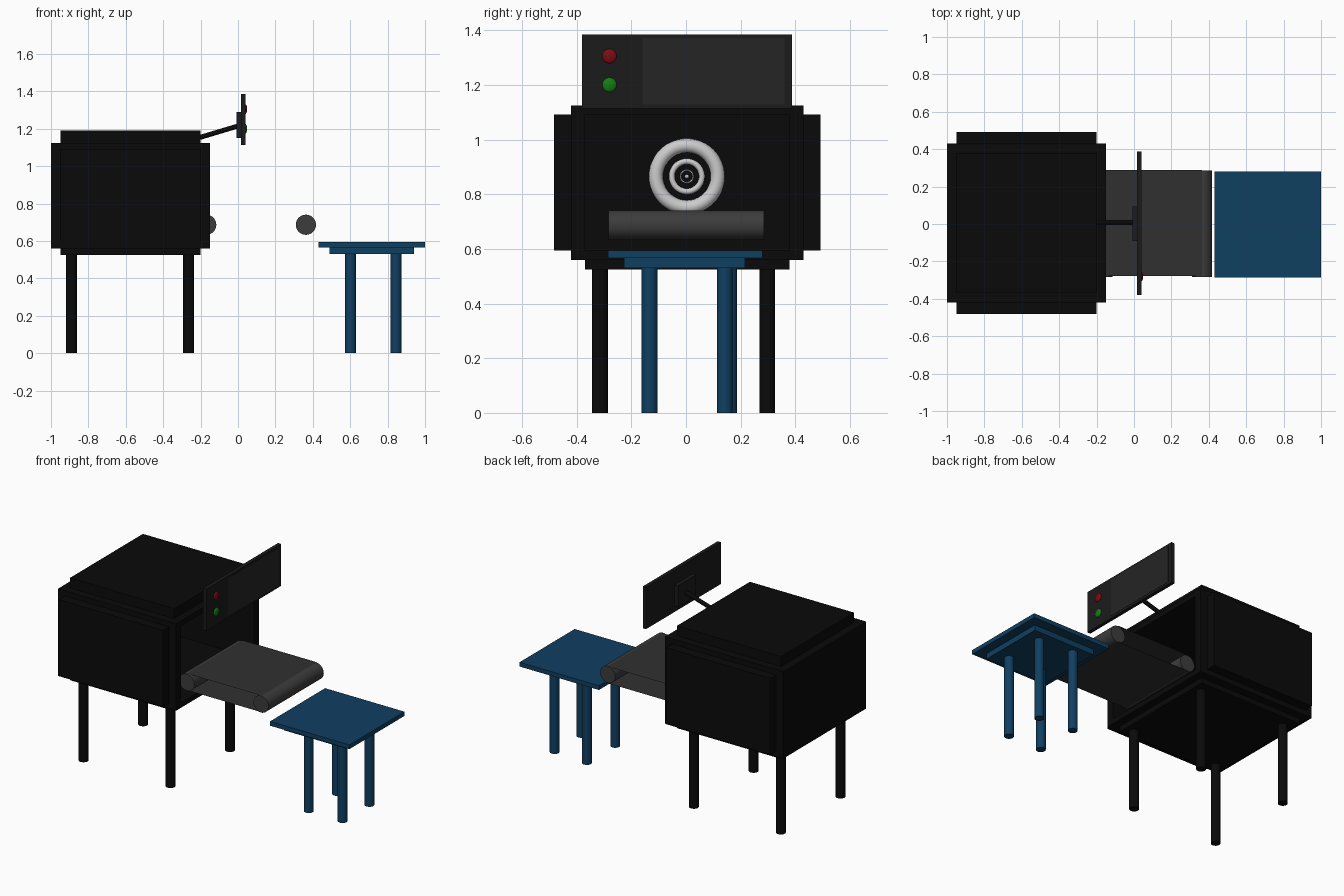
import bpy, bmesh
from math import radians
from mathutils import Vector

if "Cube" in bpy.data.objects:
    bpy.data.objects.remove(bpy.data.objects["Cube"])


def material(name, rgb):
    m = bpy.data.materials.new(name)
    m.diffuse_color = (*rgb, 1)
    m.use_nodes = True
    m.node_tree.nodes["Principled BSDF"].inputs["Base Color"].default_value = m.diffuse_color
    return m


black = material("black", (0.003, 0.003, 0.003))
blue = material("blue", (0.005, 0.05, 0.12))
rubber = material("rubber", (0.03, 0.03, 0.03))
steel = material("dark_steel", (0.045, 0.045, 0.045))
casing = material("casing", (0.011, 0.011, 0.011))
glass = material("glass", (0.018, 0.018, 0.018))
red = material("red", (0.2, 0.004, 0.006))
green = material("green", (0.008, 0.2, 0.008))


def finish(name, mat=None, smooth=False):
    o = bpy.context.object
    o.name = name
    if mat:
        o.data.materials.append(mat)
    if smooth:
        bpy.ops.object.shade_smooth_by_angle(angle=radians(40))
    return o


def box(name, lo, hi, mat):
    lo, hi = Vector(lo), Vector(hi)
    bpy.ops.mesh.primitive_cube_add(size=1, location=(lo + hi) / 2)
    bpy.context.object.scale = hi - lo
    return finish(name, mat)


def rod(name, a, b, r, mat):
    a, b = Vector(a), Vector(b)
    bpy.ops.mesh.primitive_cylinder_add(
        vertices=32, radius=r, depth=(b - a).length, location=(a + b) / 2,
        rotation=(b - a).to_track_quat('Z', 'Y').to_euler())
    return finish(name, mat, True)


def plane(name, x0, x1, y0, y1, z, mat):
    bpy.ops.mesh.primitive_plane_add(size=1, location=((x0 + x1) / 2, (y0 + y1) / 2, z))
    bpy.context.object.scale = (x1 - x0, y1 - y0, 1)
    return finish(name, mat)


# scanner housing: cube with raised panels and a tunnel pushed in from +x
bm = bmesh.new()
bmesh.ops.create_cube(bm, size=1)
steps = [((0, 1, 0), 0.073), ((0, -1, 0), 0.073), ((0, 0, 1), 0.115),
         ((0, 0, -1), 0.062), ((1, 0, 0), -0.75)]
bm.normal_update()
faces = [(next(f for f in bm.faces if f.normal.dot(Vector(n)) > 0.9), Vector(n) * d)
         for n, d in steps]
for f, offset in faces:
    bmesh.ops.inset_individual(bm, faces=[f], thickness=0.085)
    top = bmesh.ops.extrude_face_region(bm, geom=[f])["geom"]
    bmesh.ops.delete(bm, geom=[f], context='FACES_ONLY')
    bmesh.ops.translate(bm, vec=offset,
                        verts=[v for v in top if isinstance(v, bmesh.types.BMVert)])
bmesh.ops.scale(bm, vec=(0.85, 0.85, 0.565), verts=bm.verts)
bmesh.ops.translate(bm, vec=(-0.575, 0.005, 0.8425), verts=bm.verts)
bmesh.ops.recalc_face_normals(bm, faces=bm.faces)
mesh = bpy.data.meshes.new("scanner_housing")
bm.to_mesh(mesh)
bm.free()
mesh.materials.append(black)
bpy.context.collection.objects.link(bpy.data.objects.new("scanner_housing", mesh))

# scanner legs
for x in (-0.89, -0.265):
    for y in (-0.315, 0.297):
        rod("scanner_leg", (x, y, 0), (x, y, 0.57), 0.029, black)

# concentric scan rings on the tunnel's back wall
for major, minor in ((0.113, 0.026), (0.055, 0.011), (0.023, 0.003)):
    bpy.ops.mesh.primitive_torus_add(
        location=(-0.78, 0.003, 0.865), rotation=(0, radians(90), 0),
        major_radius=major, minor_radius=minor, major_segments=48, minor_segments=16)
    finish("scan_ring", None, True)
bpy.ops.mesh.primitive_uv_sphere_add(segments=16, ring_count=8, radius=0.008,
                                     location=(-0.78, 0.003, 0.865))
finish("scan_lens", None, True)

# conveyor rollers and belt
for x in (-0.17, 0.363):
    rod("conveyor_roller", (x, -0.283, 0.687), (x, 0.285, 0.687), 0.054, steel)
for z in (0.741, 0.633):
    plane("conveyor_belt", -0.17, 0.363, -0.278, 0.29, z, rubber)

# display on its arm
rod("display_arm", (-0.25, 0.008, 1.14), (0.0, 0.008, 1.215), 0.013, black)
box("display_mount", (-0.008, -0.09, 1.15), (0.018, 0.093, 1.29), casing)
box("display_casing", (0.016, -0.38, 1.113), (0.039, 0.388, 1.385), casing)
box("display_screen", (0.03, -0.16, 1.128), (0.0405, 0.36, 1.372), glass)
for name, z, mat in (("red_light", 1.305, red), ("green_light", 1.2, green)):
    bpy.ops.mesh.primitive_uv_sphere_add(segments=24, ring_count=12, radius=0.027,
                                         location=(0.037, -0.28, z))
    bpy.context.object.scale.x = 0.45
    finish(name, mat, True)

# collection table
box("table_top", (0.43, -0.285, 0.566), (1.0, 0.28, 0.594), blue)
box("table_apron", (0.49, -0.227, 0.53), (0.94, 0.215, 0.567), blue)
for x, y in ((0.602, -0.133), (0.845, -0.133), (0.602, 0.158), (0.845, 0.142)):
    rod("table_leg", (x, y, 0), (x, y, 0.54), 0.029, blue)
